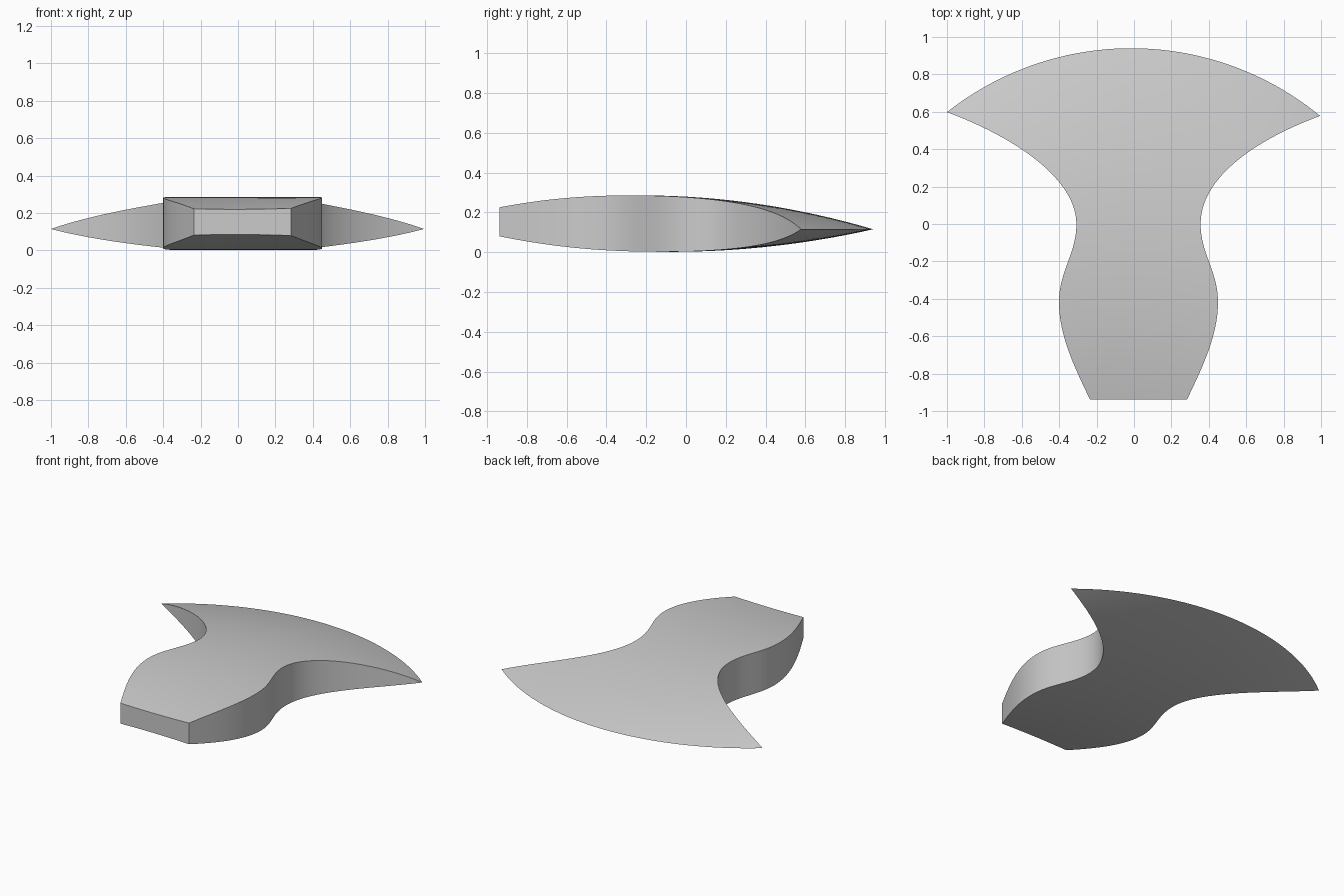
import bpy, bmesh, math
from mathutils import Vector
from mathutils.geometry import interpolate_bezier

cube = bpy.data.objects.get("Cube")
if cube:
    bpy.data.objects.remove(cube, do_unlink=True)

# Flat grey material
grey = bpy.data.materials.new("light grey")
grey.use_nodes = True
colour = (0.6, 0.6, 0.6, 1)
grey.diffuse_color = colour
grey.node_tree.nodes["Principled BSDF"].inputs["Base Color"].default_value = colour

STEPS = 24          # samples per outline curve
COLS = 40           # samples across the blade
CENTRE, RADIUS = Vector((-0.016, -0.65)), 1.591
FRONT = CENTRE.y + RADIUS
EDGE_Z = 0.115      # height of the sharp cutting edge


def arc_y(x):
    """Cutting edge outline."""
    return CENTRE.y + math.sqrt(RADIUS ** 2 - (x - CENTRE.x) ** 2)


def crown(y, peak_y, peak_z):
    """Parabola from its peak down (or up) to the cutting edge."""
    return peak_z + (EDGE_Z - peak_z) * ((y - peak_y) / (FRONT - peak_y)) ** 2


def side(sign, tip):
    """Side outline from the square butt over the belly and neck to the tip."""
    mid = 0.024

    def p(half_width, y):
        return Vector((mid + sign * half_width, y, 0))

    tip = Vector((*tip, 0))
    handle = tip + Vector((-sign * 0.365, -0.135, 0))
    curves = [
        (p(0.26, -0.937), p(0.335, -0.78), p(0.425, -0.60), p(0.425, -0.42)),
        (p(0.425, -0.42), p(0.425, -0.25), p(0.332, -0.16), p(0.332, 0)),
        (p(0.332, 0), p(0.332, 0.24), handle, tip),
    ]
    points = []
    for a, b, c, d in curves:
        points += interpolate_bezier(a, b, c, d, STEPS + 1)[:-1]
    return points + [tip]


left = side(1, (0.995, 0.578))
right = side(-1, (-1.0, 0.598))

# Rows bend gradually from the straight butt to the curved edge
bm = bmesh.new()
top, bottom = [], []
for i, (a, b) in enumerate(zip(right, left)):
    bend = min(1, i / STEPS)
    upper, lower = [], []
    for j in range(COLS + 1):
        t = j / COLS
        q = a.lerp(b, t)
        chord = arc_y(a.x) * (1 - t) + arc_y(b.x) * t
        y = q.y + bend * (arc_y(q.x) - chord)
        u = y + FRONT - arc_y(q.x)
        if i == len(left) - 1:
            u = FRONT
        upper.append(bm.verts.new((q.x, y, crown(u, -0.22, 0.285))))
        lower.append(bm.verts.new((q.x, y, crown(u, -0.07, 0.002))))
    top.append(upper)
    bottom.append(lower)

# Crowned top and bottom, plus the side walls
for i in range(len(left) - 1):
    for j in range(COLS):
        bm.faces.new((top[i][j], top[i][j + 1], top[i + 1][j + 1], top[i + 1][j]))
        bm.faces.new((bottom[i][j], bottom[i + 1][j], bottom[i + 1][j + 1], bottom[i][j + 1]))
    for j in (0, COLS):
        bm.faces.new((top[i][j], top[i + 1][j], bottom[i + 1][j], bottom[i][j]))

# Flat butt face
bm.faces.new(top[0] + bottom[0][::-1])

# Close the sharp cutting edge
bmesh.ops.remove_doubles(bm, verts=bm.verts, dist=0.0003)
bmesh.ops.recalc_face_normals(bm, faces=bm.faces)

mesh = bpy.data.meshes.new("axe_head")
bm.to_mesh(mesh)
bm.free()
mesh.materials.append(grey)
head = bpy.data.objects.new("axe_head", mesh)
bpy.context.collection.objects.link(head)

bpy.ops.object.select_all(action='DESELECT')
head.select_set(True)
bpy.context.view_layer.objects.active = head
bpy.ops.object.shade_smooth_by_angle(angle=math.radians(15))
